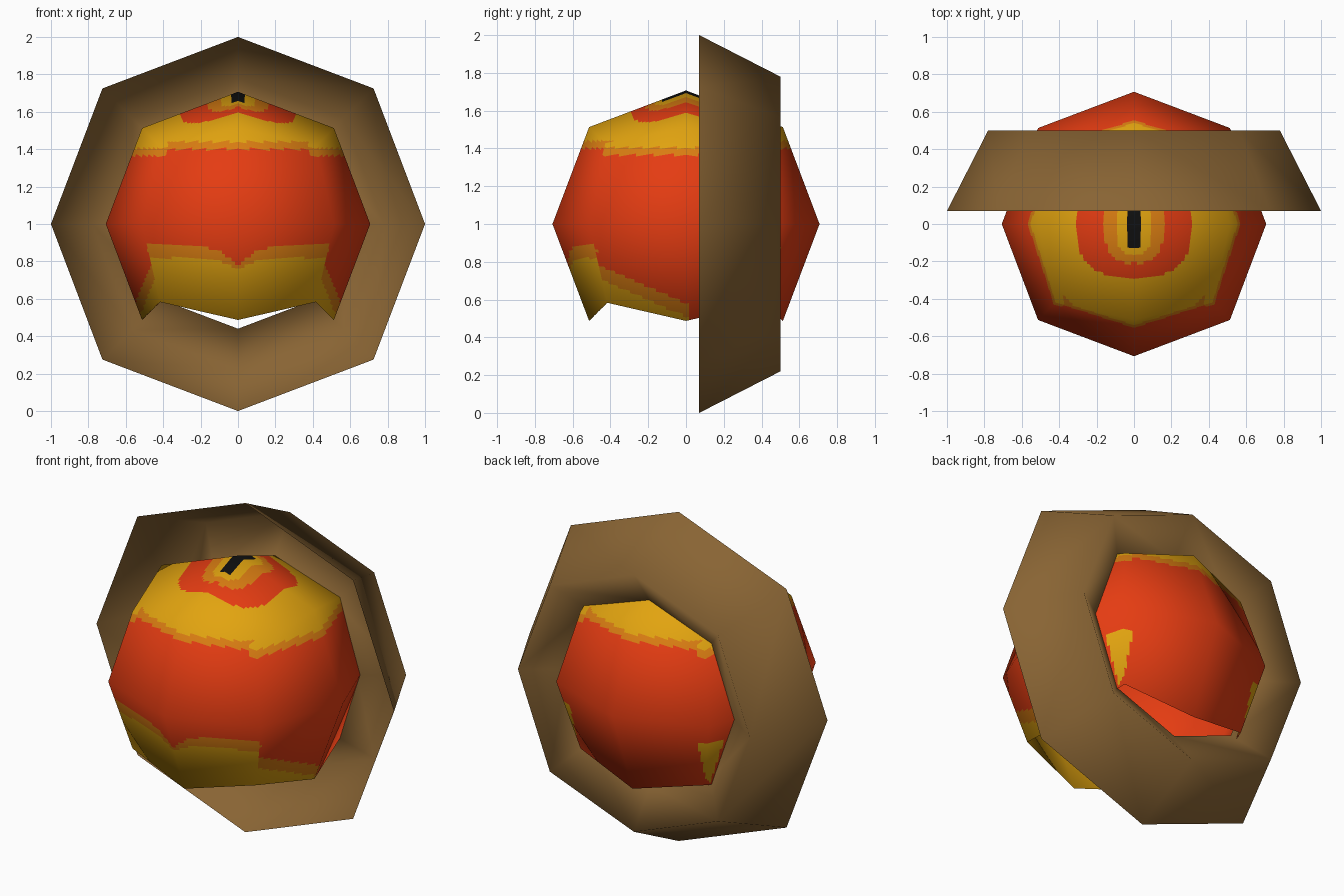
import bpy, bmesh, math
from mathutils import Vector

if "Cube" in bpy.data.objects:
    bpy.data.objects.remove(bpy.data.objects["Cube"])


def material(name, rgb):
    m = bpy.data.materials.new(name)
    m.diffuse_color = (*rgb, 1)
    m.use_nodes = True
    m.node_tree.nodes["Principled BSDF"].inputs["Base Color"].default_value = m.diffuse_color
    return m


red = material("red", (0.78, 0.045, 0.006))
yellow = material("yellow", (0.76, 0.37, 0.005))
orange = material("orange", (0.70, 0.205, 0.006))
black = material("black", (0.005, 0.005, 0.005))
brown = material("brown", (0.25, 0.128, 0.034))
RED, YELLOW, ORANGE, BLACK = range(4)


def make_object(name, bm, mats):
    me = bpy.data.meshes.new(name)
    bm.to_mesh(me)
    bm.free()
    for m in mats:
        me.materials.append(m)
    ob = bpy.data.objects.new(name, me)
    bpy.context.collection.objects.link(ob)
    for p in me.polygons:
        p.use_smooth = True
    return ob


# Paint rule for the body (coordinates relative to the body centre)
def body_colour(p):
    x, y, z = abs(p.x), p.y, p.z

    def inside(a, b):
        return (x / a) ** 2.6 + (abs(y) / b) ** 2.6 < 1

    on_end = abs(y) > x
    if z > 0.3:
        # nested patches around the top
        if x < 0.04 and abs(y) < 0.13:
            return BLACK
        if inside(0.10, 0.17):
            return YELLOW
        if inside(0.16, 0.21):
            return ORANGE
        if inside(0.31, 0.29):
            return RED
        drop = 0.0 if on_end and x < 0.38 else 0.035
        if z > 0.44 - drop:
            return YELLOW
        return ORANGE if z > 0.40 - drop else RED
    if z < 0:
        # front lower patch, side wedges, back corner patches
        if y < 0 and on_end:
            dip = 0.13 * math.exp(-x / 0.08)
            if z < -0.18 - dip * 0.55:
                return YELLOW
            return ORANGE if z < -0.11 - dip else RED
        if y < 0.02:
            top = -0.42 + 0.2 * min(1, -y / 0.46)
            if y < -0.47:
                top = -0.14
            if z < top - 0.07:
                return YELLOW
            return ORANGE if z < top else RED
        if y > 0.38 and x > 0.43 and z < -0.12:
            return YELLOW
    return RED


# Body: rounded cube, open underneath, finely cut for the paint
bm = bmesh.new()
bmesh.ops.create_cube(bm, size=2)
bmesh.ops.subdivide_edges(bm, edges=bm.edges[:], cuts=1, use_grid_fill=True)
under = [f for f in bm.faces if f.calc_center_median().z < -0.99]
bmesh.ops.delete(bm, geom=under, context='FACES')
loose = [v for v in bm.verts if not v.link_faces]
bmesh.ops.delete(bm, geom=loose, context='VERTS')
reach = {1: 0.707, 2: 0.513, 3: 0.417}
for v in bm.verts:
    v.co *= reach[sum(abs(c) > 0.5 for c in v.co)]
bmesh.ops.subdivide_edges(bm, edges=bm.edges[:], cuts=27, use_grid_fill=True)
for f in bm.faces:
    f.material_index = body_colour(f.calc_center_median())
body = make_object("body", bm, [red, yellow, orange, black])
body.data.normals_split_custom_set_from_vertices(
    [v.co.normalized() for v in body.data.vertices])
body.location.z = 1

# Collar: eight-sided open bowl around the back of the body
bm = bmesh.new()
profile = [(1.0, 0.07), (0.78, 0.5), (0.56, 0.345)]
loops = []
for r, y in profile:
    loop = []
    for i in range(8):
        a = i * math.pi / 4
        k = r * (1.025 if i % 2 else 1.0)
        loop.append(bm.verts.new((k * math.cos(a), y, k * math.sin(a))))
    loops.append(loop)
for a, b in zip(loops, loops[1:]):
    for i in range(8):
        j = (i + 1) % 8
        bm.faces.new((a[i], b[i], b[j], a[j]))
bmesh.ops.recalc_face_normals(bm, faces=bm.faces[:])
# keep normals pointing out of the bowl
if sum(f.normal.dot(Vector((f.calc_center_median().x, 0, f.calc_center_median().z)))
       for f in bm.faces[:8]) < 0:
    bmesh.ops.reverse_faces(bm, faces=bm.faces[:])
collar = make_object("collar", bm, [brown])
collar.location.z = 1
